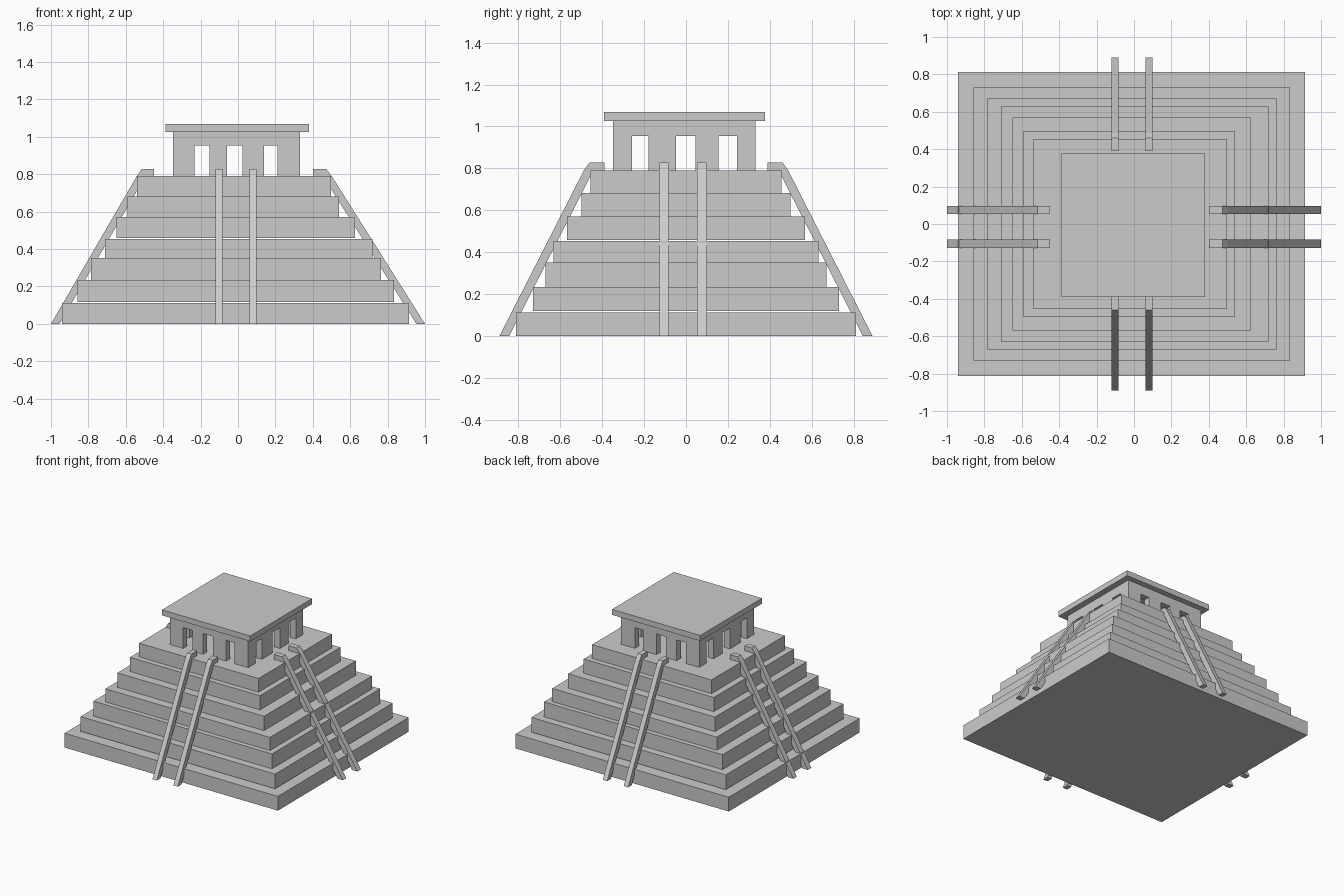
import bpy, bmesh
from mathutils import Vector

cube = bpy.data.objects.get("Cube")
if cube:
    bpy.data.objects.remove(cube)

stone = bpy.data.materials.new("grey_stone")
stone.use_nodes = True
GREY = (0.6, 0.6, 0.6, 1)
stone.diffuse_color = GREY
stone.node_tree.nodes["Principled BSDF"].inputs["Base Color"].default_value = GREY


def make_object(name, bm):
    bmesh.ops.recalc_face_normals(bm, faces=bm.faces)
    mesh = bpy.data.meshes.new(name)
    bm.to_mesh(mesh)
    bm.free()
    mesh.materials.append(stone)
    obj = bpy.data.objects.new(name, mesh)
    bpy.context.collection.objects.link(obj)
    return obj


def add_box(bm, xs, ys, zs):
    lo, hi = (Vector(c) for c in zip(xs, ys, zs))
    verts = bmesh.ops.create_cube(bm, size=1)["verts"]
    bmesh.ops.scale(bm, vec=hi - lo, verts=verts)
    bmesh.ops.translate(bm, vec=(lo + hi) / 2, verts=verts)


def box(name, xs, ys, zs):
    bm = bmesh.new()
    add_box(bm, xs, ys, zs)
    return make_object(name, bm)


def cut(target, cutter):
    """Subtract the cutter from the target and discard the cutter."""
    mod = target.modifiers.new("cut", "BOOLEAN")
    mod.operation = "DIFFERENCE"
    mod.solver = "EXACT"
    mod.object = cutter
    graph = bpy.context.evaluated_depsgraph_get()
    graph.update()
    result = bpy.data.meshes.new_from_object(target.evaluated_get(graph))
    target.modifiers.clear()
    target.data = result
    bpy.data.objects.remove(cutter)


# Stepped tiers: left edge, right edge, half depth, bottom, top
tiers = [
    (-0.94, 0.915, 0.812, 0.0, 0.112),
    (-0.857, 0.833, 0.73, 0.118, 0.234),
    (-0.787, 0.765, 0.67, 0.234, 0.351),
    (-0.71, 0.72, 0.632, 0.351, 0.454),
    (-0.65, 0.625, 0.569, 0.458, 0.571),
    (-0.59, 0.54, 0.498, 0.571, 0.682),
    (-0.54, 0.497, 0.455, 0.682, 0.79),
]
for i, (x0, x1, d, z0, z1) in enumerate(tiers):
    box(f"tier_{i + 1}", (x0, x1), (-d, d), (z0, z1))


# Stair rails: a sloping bar that bends flat onto the top tier
def rail(name, axis, sign, inner, lip, bend, foot, span):
    profile = [(inner, 0.828), (lip, 0.828), (bend, 0.792), (foot, 0),
               (foot - 0.046, 0), (bend - 0.04, 0.78), (inner, 0.785)]
    bm = bmesh.new()
    rings = []
    for s in span:
        rings.append([bm.verts.new((sign * r, s, z) if axis == "x" else (s, sign * r, z))
                      for r, z in profile])
    bm.faces.new(rings[0])
    bm.faces.new(rings[1][::-1])
    n = len(profile)
    for i in range(n):
        j = (i + 1) % n
        bm.faces.new((rings[0][i], rings[0][j], rings[1][j], rings[1][i]))
    make_object(name, bm)


for label, axis, sign, inner, lip, bend, foot in [
    ("left", "x", 1, 0.40, 0.472, 0.5, 1.0),
    ("right", "x", -1, 0.45, 0.515, 0.54, 1.0),
    ("front", "y", -1, 0.39, 0.46, 0.487, 0.89),
    ("back", "y", 1, 0.39, 0.46, 0.487, 0.89),
]:
    spans = [(-0.127, -0.084), (0.053, 0.097)] if axis == "x" else [(-0.12, -0.082), (0.062, 0.1)]
    for k, span in enumerate(spans):
        rail(f"{label}_stair_rail_{k + 1}", axis, sign, inner, lip, bend, foot, span)

# Temple walls, hollowed and pierced by three doorways on each side
X, Y, T = (-0.348, 0.332), (-0.348, 0.332), 0.05
walls = box("temple_walls", X, Y, (0.79, 1.025))
cut(walls, box("room_cutter", (X[0] + T, X[1] - T), (Y[0] + T, Y[1] - T), (0.7, 1.2)))

DOOR = (0.7, 0.953)
bm = bmesh.new()
for span in [(-0.233, -0.152), (-0.06, 0.025), (0.14, 0.212)]:
    add_box(bm, span, (-0.5, 0.5), DOOR)
cut(walls, make_object("front_door_cutter", bm))

bm = bmesh.new()
for span in [(-0.258, -0.178), (-0.048, 0.046), (0.155, 0.243)]:
    add_box(bm, (-0.5, 0.5), span, DOOR)
cut(walls, make_object("side_door_cutter", bm))

# Overhanging roof slab
box("temple_roof", (-0.387, 0.38), (-0.391, 0.376), (1.025, 1.068))
